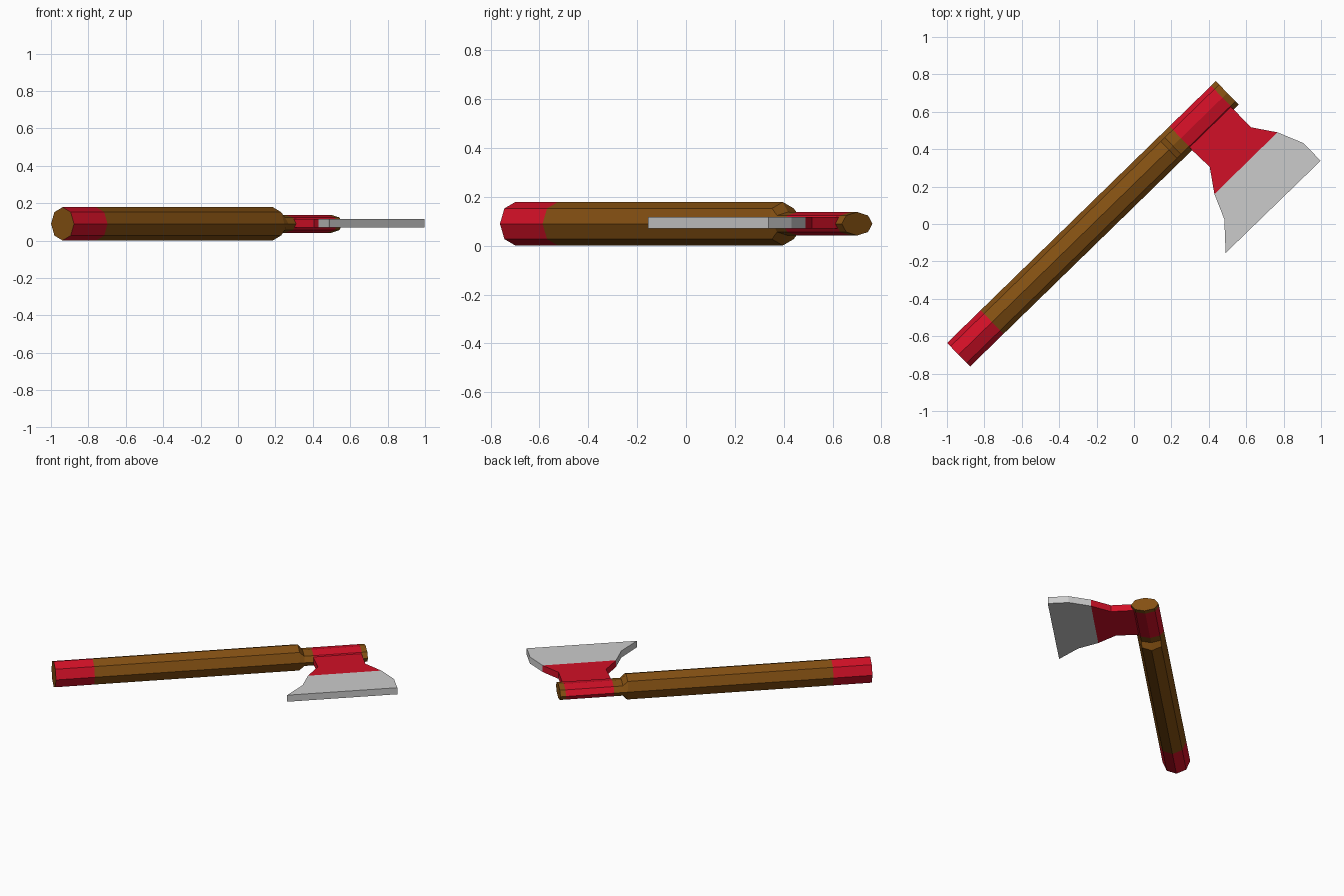
import bpy, bmesh, math
from mathutils import Vector

if "Cube" in bpy.data.objects:
    bpy.data.objects.remove(bpy.data.objects["Cube"])

Z_MID = 0.09
START = Vector((-0.938, -0.699, Z_MID))           # centre of the grip end
ALONG = Vector((1.437, 1.40, 0)).normalized()     # handle direction
SIDE = Vector((ALONG.y, -ALONG.x, 0))             # towards the blade


def material(name, rgb):
    m = bpy.data.materials.new(name)
    m.diffuse_color = (*rgb, 1)
    m.use_nodes = True
    m.node_tree.nodes["Principled BSDF"].inputs["Base Color"].default_value = m.diffuse_color
    return m


def finish(bm, name, mats):
    bmesh.ops.recalc_face_normals(bm, faces=bm.faces)
    mesh = bpy.data.meshes.new(name)
    bm.to_mesh(mesh)
    bm.free()
    for m in mats:
        mesh.materials.append(m)
    obj = bpy.data.objects.new(name, mesh)
    bpy.context.collection.objects.link(obj)
    return obj


def plate(name, outline, mats, thickness=0.046):
    bm = bmesh.new()
    low = [bm.verts.new((x, y, Z_MID + 0.004 - thickness / 2)) for x, y in outline]
    face = bm.faces.new(low)
    ext = bmesh.ops.extrude_face_region(bm, geom=[face], use_keep_orig=True)
    moved = [g for g in ext["geom"] if isinstance(g, bmesh.types.BMVert)]
    bmesh.ops.translate(bm, verts=moved, vec=(0, 0, thickness))
    return finish(bm, name, mats)


brown = material("wood", (0.23, 0.08, 0.006))
red = material("red_paint", (0.64, 0.005, 0.02))

# Octagonal handle: (distance, half height, material of the band that follows)
stations = [(0, 0.089, 1), (0.25, 0.089, 0), (1.57, 0.089, 0),
            (1.60, 0.048, 0), (1.66, 0.048, 1), (1.97, 0.048, 0), (2.006, 0.048, 0)]
SIDES = 8
bm = bmesh.new()
rings = []
for dist, half_z, _ in stations:
    ring = []
    for i in range(SIDES):
        a = 2 * math.pi * i / SIDES
        p = START + ALONG * dist + SIDE * (0.088 * math.cos(a))
        p.z += half_z * math.sin(a)
        ring.append(bm.verts.new(p))
    rings.append(ring)
for r0, r1, station in zip(rings, rings[1:], stations):
    for i in range(SIDES):
        j = (i + 1) % SIDES
        bm.faces.new((r0[i], r0[j], r1[j], r1[i])).material_index = station[2]
bm.faces.new(rings[0])
bm.faces.new(rings[-1])
finish(bm, "handle", [brown, red])

# Red neck of the axe head, running into the handle
plate("head_neck", [(0.27, 0.44), (0.31, 0.395), (0.405, 0.305), (0.43, 0.16),
                    (0.767, 0.49), (0.625, 0.517), (0.535, 0.61), (0.49, 0.65)], [red])

# Bare steel blade with a straight cutting edge
plate("blade", [(0.43, 0.16), (0.483, 0.025), (0.49, -0.155), (0.998, 0.338),
                (0.905, 0.433), (0.767, 0.49)], [])
